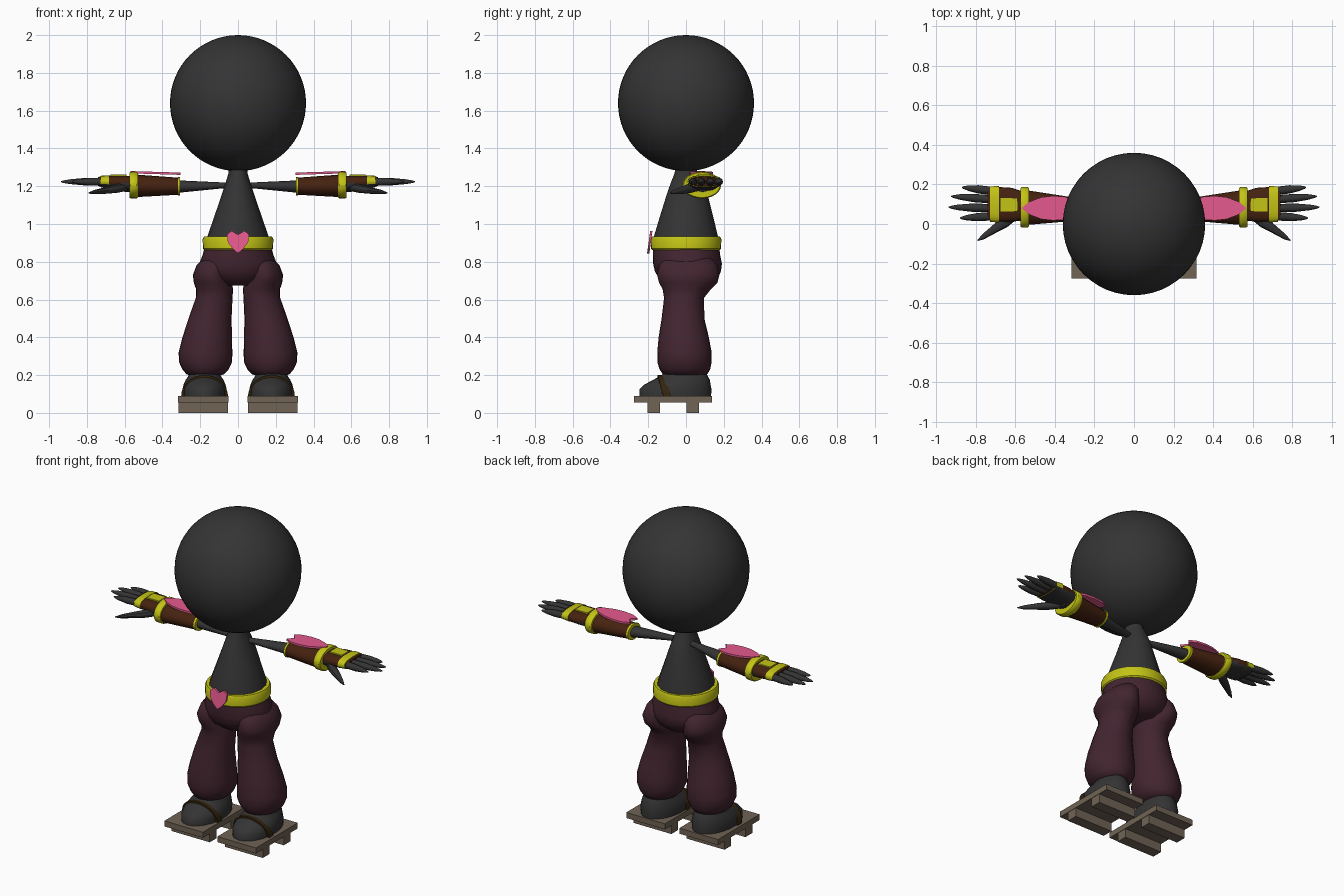
import bpy, bmesh, math
from mathutils import Vector


def mat(name, rgb):
    m = bpy.data.materials.new(name)
    m.diffuse_color = (*rgb, 1)
    return m


GREY = mat("charcoal", (0.034, 0.034, 0.034))
PURPLE = mat("plum_cloth", (0.055, 0.018, 0.029))
YELLOW = mat("yellow_trim", (0.55, 0.55, 0.008))
PINK = mat("pink", (0.78, 0.1, 0.27))
BROWN = mat("brown_leather", (0.06, 0.016, 0.005))
STRAP = mat("dark_strap", (0.034, 0.018, 0.004))
WOOD = mat("grey_wood", (0.16, 0.125, 0.09))


def finish(name, bm, mats, mirror=False, smooth=40, rule=None):
    bmesh.ops.recalc_face_normals(bm, faces=bm.faces)
    if rule:
        for f in bm.faces:
            f.material_index = rule(f.calc_center_median())
    me = bpy.data.meshes.new(name)
    bm.to_mesh(me)
    bm.free()
    ob = bpy.data.objects.new(name, me)
    bpy.context.collection.objects.link(ob)
    for m in mats:
        me.materials.append(m)
    if smooth:
        bpy.ops.object.select_all(action='DESELECT')
        ob.select_set(True)
        bpy.context.view_layer.objects.active = ob
        bpy.ops.object.shade_smooth_by_angle(angle=math.radians(smooth))
    if mirror:
        ob.modifiers.new("mirror", 'MIRROR')
    return ob


def loft(name, rings, mats, axis='z', n=24, mirror=False, smooth=40, rule=None, power=1.0):
    """Rings are (position, centre a, centre b, radius a, radius b) along an axis."""
    bm = bmesh.new()
    loops = []
    for p, ca, cb, ra, rb in rings:
        loop = []
        for i in range(n):
            t = 2 * math.pi * i / n
            c, s = math.cos(t), math.sin(t)
            a = ca + ra * math.copysign(abs(c) ** power, c)
            b = cb + rb * math.copysign(abs(s) ** power, s)
            loop.append(bm.verts.new((a, b, p) if axis == 'z' else (p, a, b)))
        loops.append(loop)
    for l0, l1 in zip(loops, loops[1:]):
        for i in range(n):
            bm.faces.new((l0[i], l0[(i + 1) % n], l1[(i + 1) % n], l1[i]))
    bm.faces.new(loops[0])
    bm.faces.new(loops[-1])
    return finish(name, bm, mats, mirror, smooth, rule)


def plate(name, pts, offset, mats, mirror=False):
    """Flat outline thickened along an offset."""
    bm = bmesh.new()
    f = bm.faces.new([bm.verts.new(p) for p in pts])
    ext = bmesh.ops.extrude_face_region(bm, geom=[f], use_keep_orig=True)
    bmesh.ops.translate(bm, vec=Vector(offset),
                        verts=[v for v in ext['geom'] if isinstance(v, bmesh.types.BMVert)])
    return finish(name, bm, mats, mirror, 0)


def box(name, x0, x1, y0, y1, z0, z1, mats):
    return plate(name, [(x0, y0, z0), (x1, y0, z0), (x1, y1, z0), (x0, y1, z0)],
                 (0, 0, z1 - z0), mats, True)


# Head
bm = bmesh.new()
bmesh.ops.create_uvsphere(bm, u_segments=48, v_segments=32, radius=0.36)
bmesh.ops.translate(bm, vec=(0, 0, 1.64), verts=bm.verts)
finish("head", bm, [GREY])

# Torso, belt and heart buckle
loft("torso", [(0.88, 0, 0, 0.17, 0.175), (0.94, 0, 0, 0.16, 0.168), (1.05, 0, 0.003, 0.122, 0.138),
               (1.15, 0, 0.006, 0.088, 0.11), (1.22, 0, 0.005, 0.065, 0.085),
               (1.27, 0, 0, 0.05, 0.06), (1.32, 0, 0, 0.05, 0.055)], [GREY], n=16)
loft("belt", [(0.862, 0, 0, 0.178, 0.178), (0.87, 0, 0, 0.186, 0.186),
              (0.92, 0, 0, 0.187, 0.187), (0.934, 0, 0, 0.18, 0.18)], [YELLOW], n=32)
half = [(0.845, 0), (0.87, 0.03), (0.905, 0.054), (0.945, 0.058), (0.964, 0.034), (0.944, 0)]
heart = half + [(z, -x) for z, x in half[-2:0:-1]]
plate("heart_buckle", [(x, -0.19 - (0.96 - z) * 0.14, z) for z, x in heart], (0, 0.012, 0), [PINK])

# Baggy trousers
loft("trouser_hips", [(0.88, 0, 0, 0.176, 0.176), (0.84, 0, 0.002, 0.186, 0.178),
                      (0.79, 0, 0.008, 0.206, 0.182), (0.75, 0, 0.01, 0.2, 0.175),
                      (0.71, 0, 0.012, 0.165, 0.155), (0.675, 0, 0.015, 0.09, 0.11)], [PURPLE], n=32, smooth=60)
loft("trouser_legs", [(0.83, 0.105, 0.01, 0.07, 0.12), (0.78, 0.128, 0.012, 0.092, 0.155),
                      (0.73, 0.142, 0.012, 0.097, 0.165), (0.69, 0.134, 0.012, 0.1, 0.155),
                      (0.655, 0.124, 0.004, 0.098, 0.128), (0.61, 0.126, -0.01, 0.097, 0.106),
                      (0.5, 0.148, -0.016, 0.114, 0.113), (0.4, 0.163, -0.012, 0.131, 0.133),
                      (0.32, 0.172, -0.008, 0.142, 0.144), (0.27, 0.172, -0.008, 0.141, 0.144),
                      (0.23, 0.172, -0.006, 0.122, 0.134), (0.205, 0.173, -0.005, 0.1, 0.118),
                      (0.195, 0.174, -0.005, 0.07, 0.09)], [PURPLE], mirror=True, smooth=60)

# Feet, foot straps and raised wooden sandals
loft("feet", [(0.09, 0.177, -0.057, 0.115, 0.19), (0.125, 0.177, -0.055, 0.117, 0.19),
              (0.15, 0.177, -0.045, 0.111, 0.175), (0.175, 0.177, -0.024, 0.1, 0.15),
              (0.195, 0.177, -0.01, 0.086, 0.125), (0.24, 0.177, 0, 0.07, 0.09)],
     [GREY], mirror=True, smooth=60)
bm = bmesh.new()
rows = []
for i in range(17):
    t = math.pi * i / 16
    c, s = math.cos(t), math.sin(t)
    rows.append([bm.verts.new((0.177 + r * c, -0.1 - 0.03 * s + dy, 0.088 + (r - 0.012) * s))
                 for r, dy in ((0.108, -0.02), (0.124, -0.02), (0.124, 0.02), (0.108, 0.02))])
for a, b in zip(rows, rows[1:]):
    for i in range(4):
        bm.faces.new((a[i], a[(i + 1) % 4], b[(i + 1) % 4], b[i]))
finish("foot_straps", bm, [STRAP], True)
box("sandal_boards", 0.05, 0.317, -0.275, 0.137, 0.055, 0.09, [WOOD])
box("sandal_front_teeth", 0.052, 0.315, -0.205, -0.137, 0, 0.056, [WOOD])
box("sandal_back_teeth", 0.052, 0.315, 0.003, 0.07, 0, 0.056, [WOOD])

# Arms, bracers and cuffs
loft("arms", [(0.03, 0.02, 1.205, 0.018, 0.014), (0.1, 0.035, 1.204, 0.022, 0.017),
              (0.32, 0.075, 1.198, 0.042, 0.033), (0.6, 0.09, 1.205, 0.05, 0.035)],
     [GREY], 'x', 12, True)
loft("bracers", [(0.312, 0.075, 1.2, 0.06, 0.045), (0.545, 0.083, 1.202, 0.088, 0.06)],
     [BROWN], 'x', 16, True)
loft("elbow_trims", [(0.306, 0.075, 1.2, 0.064, 0.049), (0.318, 0.075, 1.2, 0.064, 0.049)],
     [YELLOW], 'x', 16, True)
loft("wrist_cuffs", [(0.53, 0.084, 1.206, 0.096, 0.066), (0.537, 0.084, 1.206, 0.102, 0.071),
                     (0.568, 0.084, 1.206, 0.102, 0.071), (0.575, 0.084, 1.206, 0.096, 0.066)],
     [YELLOW], 'x', 24, True)
half = [(0.568, 0), (0.53, 0.032), (0.47, 0.055), (0.41, 0.062), (0.35, 0.058), (0.305, 0.036), (0.335, 0)]
heart = half + [(x, -w) for x, w in half[-2:0:-1]]
plate("arm_hearts", [(x, 0.08 + w, 1.272 + (x - 0.3) * 0.03) for x, w in heart],
      (0, 0, -0.012), [PINK], True)

# Gloves: coloured on the back of the hand, charcoal on the palm
palm_rule = lambda c: 1 if c.z < 1.214 else 0
loft("gloves", [(0.57, 0.092, 1.215, 0.075, 0.04), (0.62, 0.097, 1.22, 0.086, 0.036),
                (0.7, 0.1, 1.224, 0.088, 0.032), (0.74, 0.1, 1.225, 0.08, 0.024)],
     [BROWN, GREY], 'x', 20, True, rule=palm_rule, power=0.75)
loft("knuckle_bands", [(0.683, 0.1, 1.224, 0.092, 0.034), (0.728, 0.1, 1.225, 0.09, 0.03)],
     [YELLOW, GREY], 'x', 20, True, rule=palm_rule, power=0.75)
box("hand_badges", 0.59, 0.675, 0.062, 0.132, 1.253, 1.262, [YELLOW])

# Fingers and thumbs
for i, (y0, x1, y1) in enumerate([(0.165, 0.87, 0.185), (0.123, 0.925, 0.14),
                                  (0.08, 0.938, 0.085), (0.04, 0.88, 0.03)]):
    rings = [(0.7 + (x1 - 0.7) * f, y0 + (y1 - y0) * f, 1.224, r, r * 0.95)
             for f, r in ((0, 0.021), (0.5, 0.021), (0.8, 0.014), (0.95, 0.007), (1, 0.002))]
    loft(f"finger_{i + 1}", rings, [GREY], 'x', 10, True)
loft("thumbs", [(0.585, 0.06, 1.2, 0.03, 0.025), (0.64, 0.018, 1.188, 0.033, 0.024),
                (0.7, -0.02, 1.178, 0.026, 0.019), (0.76, -0.062, 1.169, 0.016, 0.012),
                (0.792, -0.083, 1.164, 0.003, 0.003)], [GREY], 'x', 10, True)
